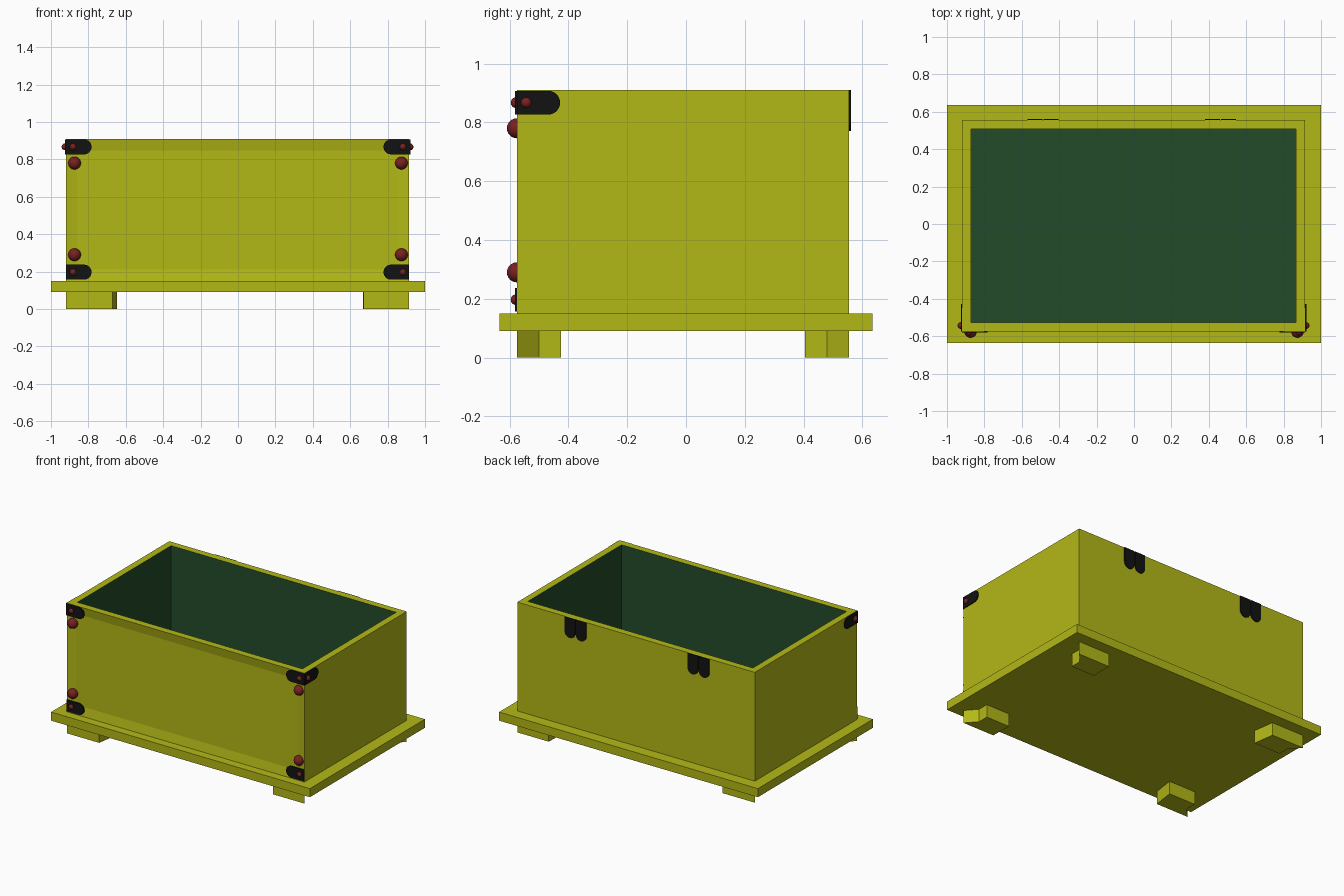
import bpy, bmesh, math
from mathutils import Vector

if "Cube" in bpy.data.objects:
    bpy.data.objects.remove(bpy.data.objects["Cube"])


def material(name, rgb):
    m = bpy.data.materials.new(name)
    m.diffuse_color = (*rgb, 1)
    m.use_nodes = True
    m.node_tree.nodes["Principled BSDF"].inputs["Base Color"].default_value = m.diffuse_color
    return m


YELLOW = material("yellow_paint", (0.45, 0.48, 0.008))
GREEN = material("green_lining", (0.017, 0.07, 0.023))
BLACK = material("black_iron", (0.006, 0.006, 0.006))
RED = material("red_studs", (0.19, 0.015, 0.015))


def finish(name, bm, *mats):
    bmesh.ops.recalc_face_normals(bm, faces=bm.faces)
    me = bpy.data.meshes.new(name)
    bm.to_mesh(me)
    bm.free()
    for m in mats:
        me.materials.append(m)
    ob = bpy.data.objects.new(name, me)
    bpy.context.collection.objects.link(ob)
    return ob


def add_box(bm, lo, hi):
    verts = bmesh.ops.create_cube(bm, size=1)["verts"]
    for v in verts:
        v.co = [(a + b) / 2 + c * (b - a) for a, b, c in zip(lo, hi, v.co)]


def prism(name, points, extrude, mat):
    """Extrude a flat outline of 3D points along a vector."""
    bm = bmesh.new()
    face = bm.faces.new([bm.verts.new(p) for p in points])
    new = bmesh.ops.extrude_face_region(bm, geom=[face])["geom"]
    # the starting face stays as the closing cap
    bmesh.ops.translate(bm, vec=extrude,
                        verts=[g for g in new if isinstance(g, bmesh.types.BMVert)])
    return finish(name, bm, mat)


def strap(name, root, along, across, normal, length, width, thick=0.006):
    """Thin iron strap with one rounded end."""
    o, u, v, n = (Vector(a) for a in (root, along, across, normal))
    r = width / 2
    pts = [o - v * r]
    for i in range(13):
        a = -math.pi / 2 + math.pi * i / 12
        pts.append(o + u * (length - r + r * math.cos(a)) + v * r * math.sin(a))
    pts.append(o + v * r)
    return prism(name, pts, n * thick, BLACK)


def stud(name, loc, r):
    bm = bmesh.new()
    bmesh.ops.create_uvsphere(bm, u_segments=24, v_segments=12, radius=r)
    bmesh.ops.translate(bm, vec=loc, verts=bm.verts)
    for f in bm.faces:
        f.smooth = True
    finish(name, bm, RED)


X0, X1, Y0, Y1, Z0, Z1 = -0.92, 0.915, -0.575, 0.555, 0.15, 0.91

# base plate
bm = bmesh.new()
add_box(bm, (-1, -0.635, 0.09), (1, 0.635, Z0))
finish("base_plate", bm, YELLOW)

# open box: hollowed from the top, recessed front panel
bm = bmesh.new()
add_box(bm, (X0, Y0, Z0), (X1, Y1, Z1))
bm.normal_update()
top = max(bm.faces, key=lambda f: f.normal.z)
front = min(bm.faces, key=lambda f: f.normal.y)
bmesh.ops.inset_region(bm, faces=[front], thickness=0.0875, depth=-0.012)
bmesh.ops.inset_region(bm, faces=[top], thickness=0.068)
ext = bmesh.ops.extrude_discrete_faces(bm, faces=[top])["faces"][0]
bmesh.ops.translate(bm, vec=(0, 0, Z0 + 0.01 - Z1), verts=ext.verts)
ext.material_index = 1
for e in ext.edges:
    for f in e.link_faces:
        f.material_index = 1
finish("box", bm, YELLOW, GREEN)

# bracket feet with a slanted outer corner
for sx, xc, xi, xb in ((-1, X0, -0.67, -0.648), (1, X1, 0.672, 0.668)):
    for sy, yc in ((-1, Y0), (1, Y1)):
        side = ("left" if sx < 0 else "right")
        pts = [(xc, yc, 0), (xc - sx * 0.065, yc - sy * 0.075, 0),
               (xc - sx * 0.065, yc - sy * 0.15, 0),
               (xb, yc - sy * 0.15, 0), (xi, yc, 0)]
        prism(f"{'front' if sy < 0 else 'back'}_{side}_foot", pts, (0, 0, 0.09), YELLOW)

# corner straps and studs
for side, s, xc in (("left", -1, X0), ("right", 1, X1)):
    for lvl, z, zbig in (("upper", 0.867, 0.78), ("lower", 0.197, 0.29)):
        strap(f"{lvl}_{side}_front_strap", (xc, Y0, z), (-s, 0, 0), (0, 0, 1),
              (0, -1, 0), 0.137, 0.081)
        stud(f"{lvl}_{side}_small_stud", (s * 0.882, Y0 - 0.003, z), 0.018)
        stud(f"{lvl}_{side}_large_stud", (s * 0.874, Y0, zbig), 0.034)
    strap(f"{side}_side_strap", (xc, Y0, 0.867), (0, 1, 0), (0, 0, 1),
          (s, 0, 0), 0.147, 0.081)
    stud(f"{side}_side_stud", (xc + s * 0.005, -0.543, 0.867), 0.018)

# hinges: pairs of straps on the back
for side, xm in (("left", -0.487), ("right", 0.463)):
    for k, d in (("outer", -0.043), ("inner", 0.043)):
        strap(f"{side}_hinge_{k}_strap", (xm + d, Y1, Z1), (0, 0, -1), (1, 0, 0),
              (0, 1, 0), 0.14, 0.08)
